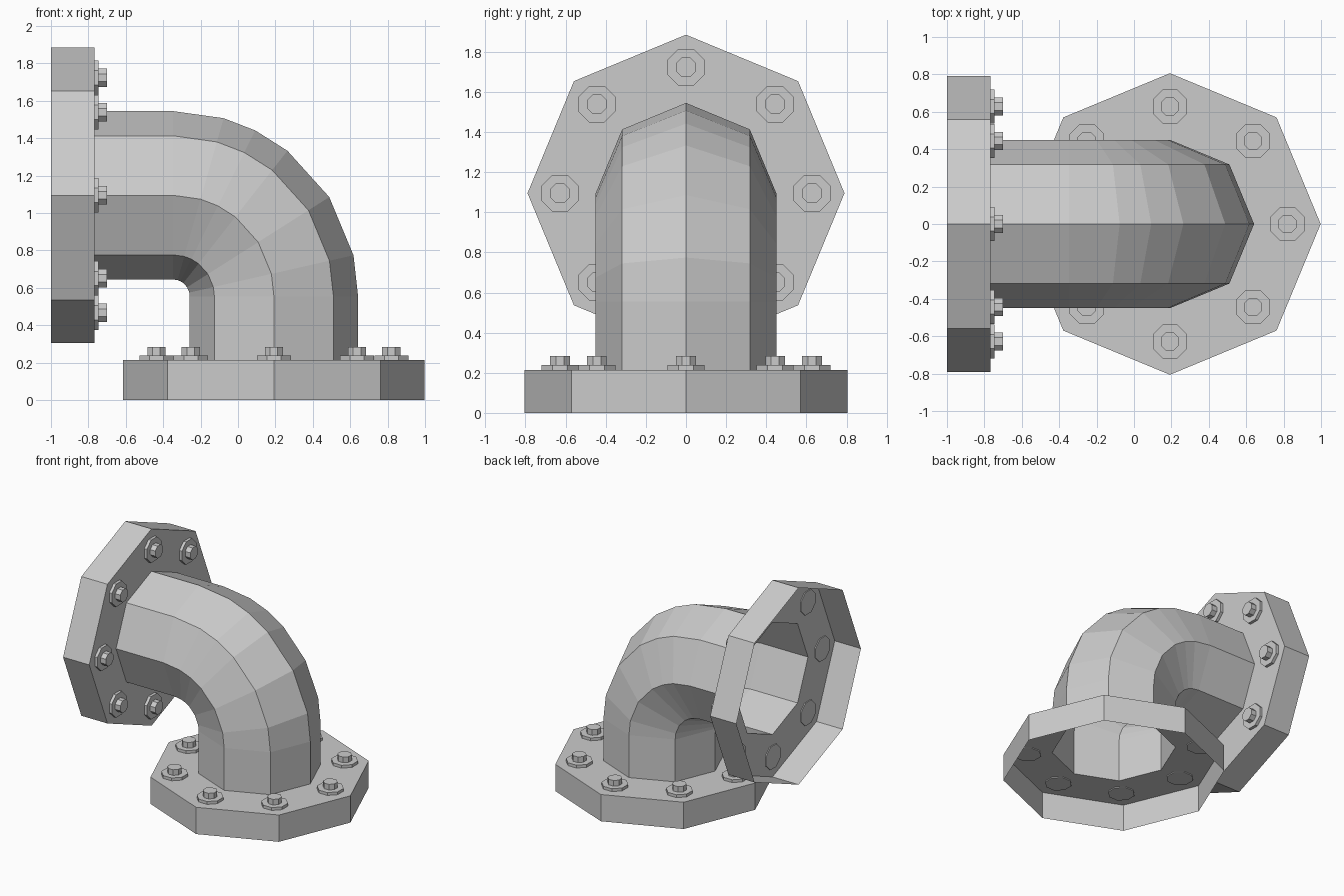
import bpy, bmesh
from math import sin, cos, pi, radians
from mathutils import Vector, Matrix

if "Cube" in bpy.data.objects:
    bpy.data.objects.remove(bpy.data.objects["Cube"])

SIDES = 8


def ring(radius, z, turn=0.0):
    return [Vector((radius * cos(turn + 2 * pi * i / SIDES),
                    radius * sin(turn + 2 * pi * i / SIDES), z)) for i in range(SIDES)]


def loft(bm, rings, capped=False):
    loops = [[bm.verts.new(p) for p in r] for r in rings]
    for a, b in zip(loops, loops[1:]):
        for i in range(SIDES):
            j = (i + 1) % SIDES
            bm.faces.new((a[i], a[j], b[j], b[i]))
    if capped:
        bm.faces.new(loops[0][::-1])
        bm.faces.new(loops[-1])


def finish(bm, name, matrix):
    mesh = bpy.data.meshes.new(name)
    bm.to_mesh(mesh)
    bm.free()
    obj = bpy.data.objects.new(name, mesh)
    obj.matrix_world = matrix
    bpy.context.collection.objects.link(obj)


PIPE_R = 0.45
BASE_X, TOP_Z = 0.192, 1.095


def flange(name, radius, height, matrix):
    # hollow octagonal collar, open at the outer side, with a hole for the pipe
    bm = bmesh.new()
    loft(bm, [ring(radius, 0), ring(radius, height), ring(PIPE_R, height)])
    finish(bm, name, matrix)
    # ring of bolts, each a washer with a small head
    bm = bmesh.new()
    for k in range(8):
        a = k * pi / 4
        centre = Vector((0.628 * cos(a), 0.628 * sin(a), height))
        for r, z0, z1 in ((0.099, -0.008, 0.023), (0.053, 0.023, 0.068)):
            loft(bm, [[p + centre for p in ring(r, z, pi / 8)] for z in (z0, z1)], True)
    finish(bm, name + "_bolts", matrix)


flange("bottom_flange", 0.806, 0.215, Matrix.Translation((BASE_X, 0, 0)))
flange("side_flange", 0.79, 0.232,
       Matrix.Translation((-1, 0, TOP_Z)) @ Matrix.Rotation(pi / 2, 4, 'Y'))

# pipe elbow: straight, quarter bend, straight
bend_r = 0.54
bend_x, bend_z = BASE_X - bend_r, TOP_Z - bend_r
stations = [(BASE_X, 0.215, 0)]
for deg in (0, 12.8, 32.4, 51.8, 63.6, 74.1, 90):
    t = radians(deg)
    stations.append((bend_x + bend_r * cos(t), bend_z + bend_r * sin(t), t))
stations.append((-0.768, TOP_Z, pi / 2))

bm = bmesh.new()
loft(bm, [[Matrix.Translation((x, 0, z)) @ Matrix.Rotation(-t, 4, 'Y') @ p
           for p in ring(PIPE_R, 0)] for x, z, t in stations])
finish(bm, "pipe_elbow", Matrix.Identity(4))
